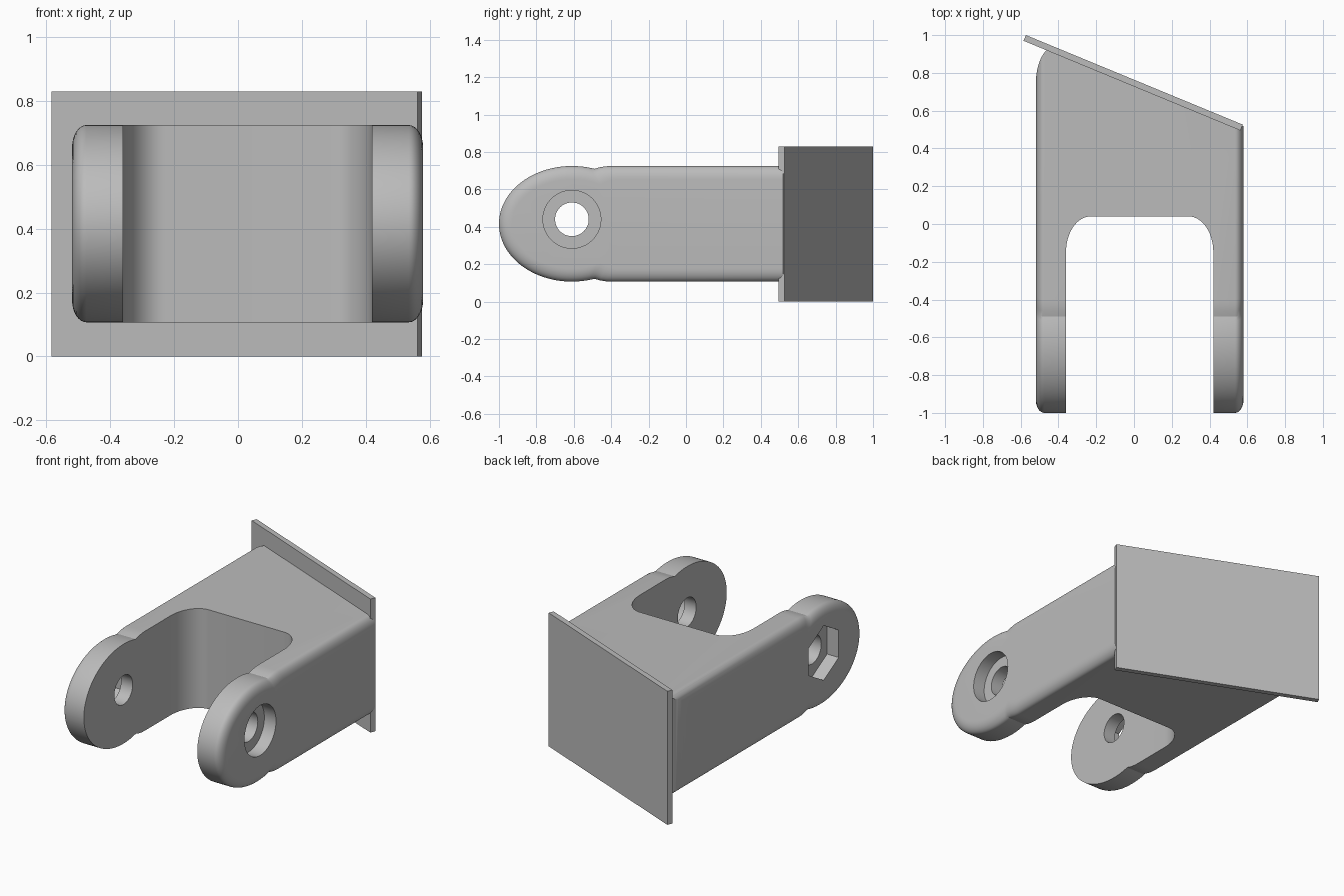
import bpy, bmesh, math

if "Cube" in bpy.data.objects:
    bpy.data.objects.remove(bpy.data.objects["Cube"])

GREY = bpy.data.materials.new("plain grey")
GREY.diffuse_color = (0.5, 0.5, 0.5, 1)
GREY.use_nodes = True
GREY.node_tree.nodes["Principled BSDF"].inputs["Base Color"].default_value = GREY.diffuse_color

ZC, HALF = 0.416, 0.309          # mid height and half height of the body
X0, X1 = -0.52, 0.58             # outer sides of the fork
EAR_Y, EAR_A = -0.61, 0.39       # ear centre and its half length
HOLE_Z = 0.44


def make(name, verts, faces):
    me = bpy.data.meshes.new(name)
    bm = bmesh.new()
    vs = [bm.verts.new(v) for v in verts]
    for f in faces:
        bm.faces.new([vs[i] for i in f])
    bmesh.ops.recalc_face_normals(bm, faces=bm.faces)
    bm.to_mesh(me)
    bm.free()
    me.materials.append(GREY)
    ob = bpy.data.objects.new(name, me)
    bpy.context.collection.objects.link(ob)
    return ob


def loft(name, rings):
    """Closed solid through equal sized rings, capped at both ends."""
    n, m = len(rings[0]), len(rings)
    faces = [list(range(n)), list(range((m - 1) * n, m * n))]
    for r in range(m - 1):
        for i in range(n):
            j = (i + 1) % n
            faces.append([r * n + i, r * n + j, (r + 1) * n + j, (r + 1) * n + i])
    return make(name, [p for ring in rings for p in ring], faces)


def prism_z(name, outline, z0, z1):
    return loft(name, [[(x, y, z) for x, y in outline] for z in (z0, z1)])


def prism_x(name, radius, sides, x0, x1):
    """Bar along x through the pivot point, first corner pointing up."""
    ang = [math.tau * i / sides for i in range(sides)]
    return loft(name, [[(x, EAR_Y + radius * math.sin(a), HOLE_Z + radius * math.cos(a))
                        for a in ang] for x in (x0, x1)])


def boolean(ob, tool, op):
    mod = ob.modifiers.new(op.lower(), 'BOOLEAN')
    mod.operation, mod.solver, mod.object = op, 'EXACT', tool
    bpy.context.view_layer.objects.active = ob
    bpy.ops.object.modifier_apply(modifier=mod.name)
    bpy.data.objects.remove(tool)


def side_ring(x, d):
    """Side outline shrunk by d: oval ear running into a straight body."""
    yc = -0.49 + 0.5 * d
    a, h = EAR_A - d, HALF - d
    end = math.acos((yc - EAR_Y) / a)
    upper = []
    for i in range(33):
        t = math.pi + (end - math.pi) * i / 32
        upper.append((EAR_Y + a * math.cos(t), h * math.sin(t)))
    zc = upper[-1][1]
    for k in (0.33, 0.66, 1.0):
        upper.append((yc + 0.09 * k, h - (h - zc) * (1 - k) ** 2))
    upper.append((1.2, h))
    lower = [(y, -z) for y, z in reversed(upper[1:])]
    return [(x, y, ZC + z) for y, z in upper + lower]


# fork body with rounded outer edges
fillet = []
for i in range(9):
    t = math.pi / 2 * i / 8
    fillet.append((0.045 * (1 - math.cos(t)), 0.07 * (1 - math.sin(t))))
rings = [side_ring(X0 + dx, d) for dx, d in fillet]
rings += [side_ring(X1 - dx, d) for dx, d in reversed(fillet)]
fork = loft("fork", rings)


# plan outline: slot with rounded corners, slanted back, rounded rear corner
def arc(cx, cy, rx, ry, a0, a1, n=14):
    return [(cx + rx * math.cos(math.radians(a0 + (a1 - a0) * i / n)),
             cy + ry * math.sin(math.radians(a0 + (a1 - a0) * i / n))) for i in range(n + 1)]


plan = [(-0.8, -1.2), (-0.36, -1.2)]
plan += arc(-0.23, -0.15, 0.13, 0.19, 180, 90)
plan += arc(0.29, -0.15, 0.13, 0.19, 90, 0)
plan += [(0.42, -1.2), (0.8, -1.2), (0.8, 0.427), (-0.445, 0.943)]
plan += arc(-0.42, 0.74, 0.1, 0.2, 105, 180)
plan += [(-0.52, 0.7), (-0.8, 0.7)]
boolean(fork, prism_z("plan_cutter", plan, -0.2, 1.1), 'INTERSECT')

# pivot hole, round bolt recess on the right, hexagonal nut recess on the left
boolean(fork, prism_x("pivot_cutter", 0.09, 48, -0.8, 0.8), 'DIFFERENCE')
boolean(fork, prism_x("bolt_cutter", 0.155, 48, 0.50, 0.8), 'DIFFERENCE')
boolean(fork, prism_x("nut_cutter", 0.17, 6, -0.8, -0.44), 'DIFFERENCE')

bpy.ops.object.select_all(action='DESELECT')
fork.select_set(True)
bpy.context.view_layer.objects.active = fork
bpy.ops.object.shade_smooth_by_angle(angle=math.radians(25))

# slanted mounting plate
prism_z("mounting_plate", [(-0.585, 0.97), (0.563, 0.495), (0.576, 0.526), (-0.572, 1.0)], 0, 0.83)
